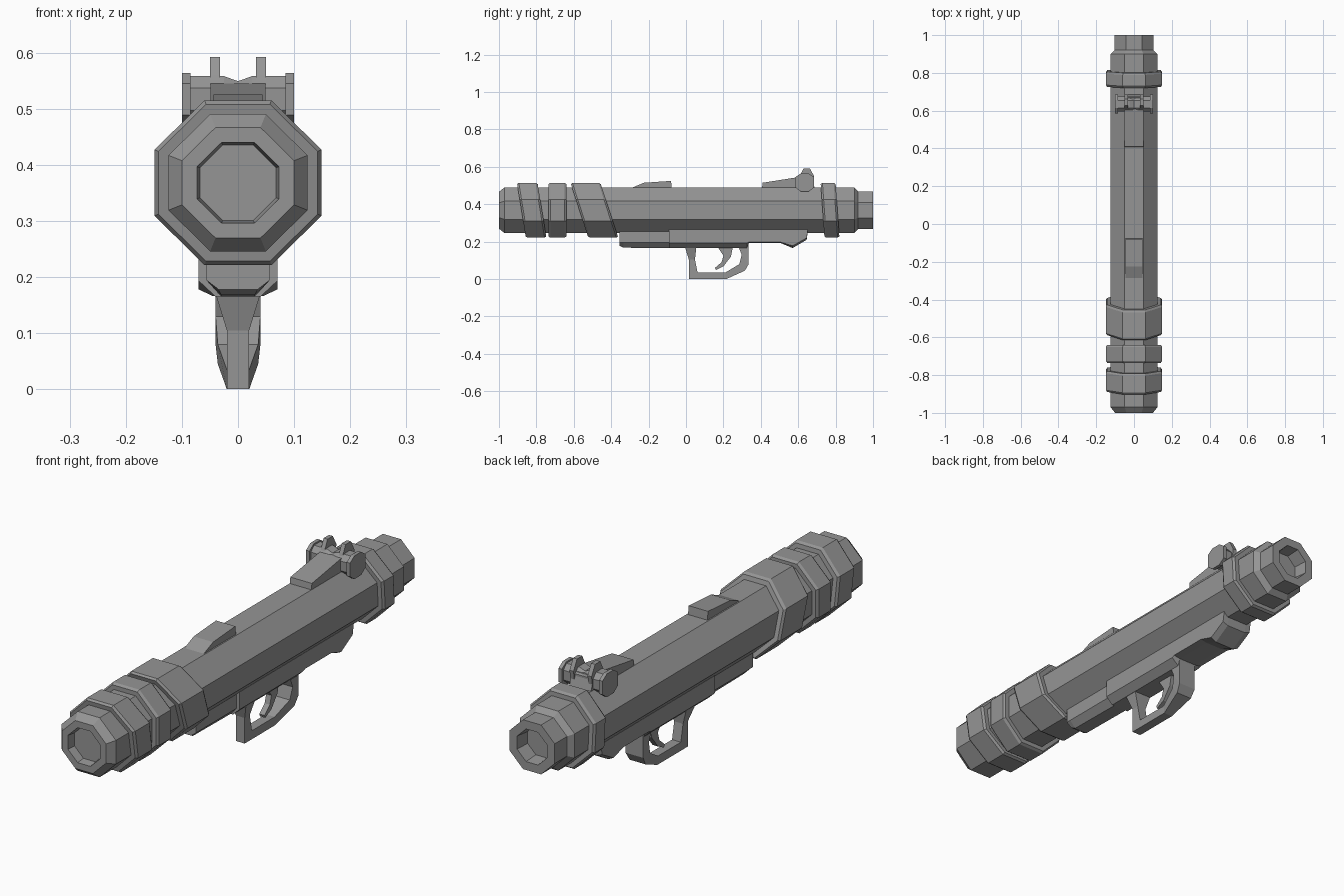
import bpy, bmesh

cube = bpy.data.objects.get("Cube")
if cube:
    bpy.data.objects.remove(cube, do_unlink=True)

grey = bpy.data.materials.new("gunmetal_grey")
grey.use_nodes = True
colour = (0.3, 0.3, 0.3, 1)
grey.diffuse_color = colour
grey.node_tree.nodes["Principled BSDF"].inputs["Base Color"].default_value = colour
CZ = 0.368  # height of the tube axis


def loft(name, sections, closed=False):
    """Skin a row of equal-sized cross-sections; cap both ends unless closed."""
    bm = bmesh.new()
    rows = [[bm.verts.new(p) for p in s] for s in sections]
    n = len(rows[0])
    pairs = list(zip(rows, rows[1:]))
    if closed:
        pairs.append((rows[-1], rows[0]))
    else:
        bm.faces.new(rows[0])
        bm.faces.new(rows[-1])
    for a, b in pairs:
        for i in range(n):
            j = (i + 1) % n
            bm.faces.new((a[i], a[j], b[j], b[i]))
    bmesh.ops.recalc_face_normals(bm, faces=bm.faces)
    mesh = bpy.data.meshes.new(name)
    bm.to_mesh(mesh)
    bm.free()
    mesh.materials.append(grey)
    obj = bpy.data.objects.new(name, mesh)
    bpy.context.collection.objects.link(obj)
    return obj


def octagon(y, r, slant=0.0):
    """Upright octagon of apothem r; slant moves the lower points to the rear."""
    h = r * 0.4
    flat = [(r, h), (h, r), (-h, r), (-r, h), (-r, -h), (-h, -r), (h, -r), (r, -h)]
    return [(x, y - slant * z, CZ + z * 0.985) for x, z in flat]


def prism(name, profile, x0, x1):
    """Side profile of (y, z) points extruded from x0 to x1."""
    return loft(name, [[(x, y, z) for y, z in profile] for x in (x0, x1)])


# Launch tube with a recess at either end
tube = [(-0.965, 0.068), (-1, 0.073), (-1, 0.1), (-0.97, 0.124), (0.9, 0.124),
        (0.92, 0.103), (1, 0.103), (1, 0.068), (0.94, 0.062)]
loft("launch_tube", [octagon(y, r) for y, r in tube])

# Raised bands, some slanted, with chamfered rims
bands = {"muzzle_band": (-0.88, -0.77, 0.16), "narrow_band": (-0.735, -0.64, 0),
         "slanted_band": (-0.57, -0.41, 0.32), "rear_band": (0.73, 0.81, 0.07)}
for name, (y0, y1, slant) in bands.items():
    rims = [(y0, 0.115), (y0, 0.142), (y0 + 0.01, 0.149),
            (y1 - 0.01, 0.149), (y1, 0.142), (y1, 0.115)]
    loft(name, [octagon(y, r, slant) for y, r in rims])


# Under-body in two lengths with chamfered lower edges
def belly(y, w, side, low, wb):
    return [(w, y, 0.265), (w, y, side), (wb, y, low),
            (-wb, y, low), (-w, y, side), (-w, y, 0.265)]


loft("front_under_body", [belly(-0.355, 0.057, 0.195, 0.178, 0.035),
                          belly(-0.335, 0.057, 0.195, 0.168, 0.03),
                          belly(-0.08, 0.057, 0.195, 0.165, 0.03)])
loft("rear_under_body", [belly(-0.09, 0.07, 0.193, 0.165, 0.04),
                         belly(0.325, 0.07, 0.193, 0.165, 0.04),
                         belly(0.337, 0.07, 0.198, 0.193, 0.04),
                         belly(0.505, 0.07, 0.198, 0.193, 0.04),
                         belly(0.57, 0.07, 0.178, 0.166, 0.045),
                         belly(0.645, 0.07, 0.22, 0.21, 0.045),
                         belly(0.65, 0.07, 0.25, 0.245, 0.045)])

# Trigger guard: outer point, inner point, half width
guard = [((-0.005, 0.17), (0.055, 0.17), 0.04), ((0.015, 0.105), (0.048, 0.105), 0.02),
         ((0.015, 0), (0.062, 0.035), 0.02), ((0.215, 0), (0.21, 0.035), 0.02),
         ((0.315, 0.045), (0.285, 0.08), 0.036), ((0.335, 0.08), (0.298, 0.13), 0.04),
         ((0.335, 0.2), (0.27, 0.2), 0.04)]
loft("trigger_guard", [[(w, *o), (-w, *o), (-w, *i), (w, *i)] for o, i, w in guard])
prism("trigger", [(0.17, 0.17), (0.25, 0.17), (0.24, 0.12), (0.2, 0.068), (0.16, 0.048),
                  (0.155, 0.06), (0.19, 0.09), (0.2, 0.125)], -0.012, 0.012)

# Top blocks
prism("front_top_block", [(-0.285, 0.48), (-0.285, 0.49), (-0.225, 0.515),
                          (-0.08, 0.525), (-0.075, 0.48)], -0.044, 0.044)
prism("sight_ramp", [(0.405, 0.48), (0.41, 0.515), (0.6, 0.545), (0.67, 0.545),
                     (0.69, 0.48)], -0.049, 0.049)

# Sight: notched cross bar, side knobs and upright prongs
SY, SZ = 0.635, 0.517


def bar(x, top):
    half = [(0.04, 0.02), (0.02, top), (-0.02, top), (-0.04, 0.02),
            (-0.04, -0.02), (-0.02, -0.04), (0.02, -0.04), (0.04, -0.02)]
    return [(x, SY + y, SZ + z) for y, z in half]


loft("sight_bar", [bar(-0.088, 0.041), bar(-0.025, 0.041), bar(0, 0.032),
                   bar(0.025, 0.041), bar(0.088, 0.041)])
knob = [(0.05, 0.028), (0.022, 0.047), (-0.022, 0.047), (-0.05, 0.028),
        (-0.05, -0.028), (-0.022, -0.048), (0.022, -0.048), (0.05, -0.028)]
prong = [(0.595, 0.52), (0.612, 0.56), (0.628, 0.592), (0.662, 0.592),
         (0.685, 0.55), (0.68, 0.515)]
for side, s in (("left", 1), ("right", -1)):
    prism(side + "_sight_knob", [(SY + y, SZ + z) for y, z in knob], s * 0.085, s * 0.1)
    prism(side + "_sight_prong", prong, s * 0.032, s * 0.05)
